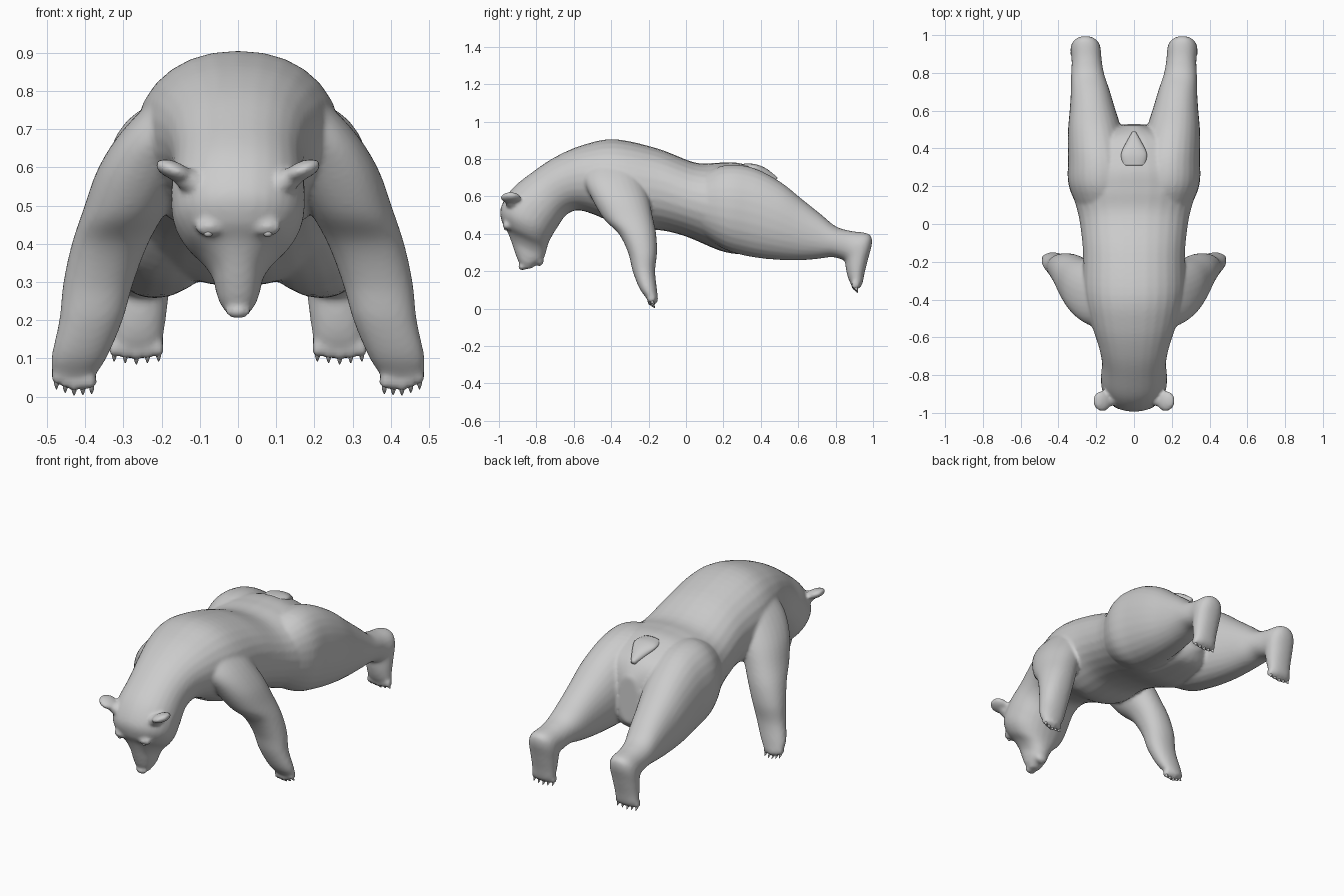
import bpy, bmesh, math
from mathutils import Matrix, Vector

fur = bpy.data.materials.new("grey fur")
fur.diffuse_color = (0.6, 0.6, 0.6, 1)


def finish(bm, name):
    bmesh.ops.recalc_face_normals(bm, faces=bm.faces[:])
    for f in bm.faces:
        f.smooth = True
    me = bpy.data.meshes.new(name)
    bm.to_mesh(me)
    bm.free()
    me.materials.append(fur)
    ob = bpy.data.objects.new(name, me)
    bpy.context.collection.objects.link(ob)
    return ob


def catmull(a, b, c, d, t):
    return [0.5 * (2 * q + (r - p) * t + (2 * p - 5 * q + 4 * r - s) * t * t
                   + (3 * q - p - 3 * r + s) * t ** 3) for p, q, r, s in zip(a, b, c, d)]


def loft(bm, rings, side=1, segs=28, steps=5, power=0.92):
    """Rings: centre x, half width, then (y, z) of the upper and the lower edge."""
    n = len(rings)
    path = []
    for i in range(n - 1):
        four = [rings[min(max(i + k, 0), n - 1)] for k in (-1, 0, 1, 2)]
        path += [catmull(*four, j / steps) for j in range(steps)]
    path.append(rings[-1])
    loops = []
    for cx, hw, y1, z1, y2, z2 in path:
        loop = []
        for k in range(segs):
            a = 2 * math.pi * k / segs
            c, s = (math.copysign(abs(v) ** power, v) for v in (math.cos(a), math.sin(a)))
            loop.append(bm.verts.new((side * (cx + hw * c),
                                      (y1 + y2) / 2 + (y1 - y2) / 2 * s,
                                      (z1 + z2) / 2 + (z1 - z2) / 2 * s)))
        loops.append(loop)
    for a, b in zip(loops, loops[1:]):
        for k in range(segs):
            m = (k + 1) % segs
            bm.faces.new((a[k], a[m], b[m], b[k]))
    bm.faces.new(loops[0])
    bm.faces.new(loops[-1])


def ball(bm, loc, radii, tilt=0, pitch=0):
    mat = (Matrix.Translation(loc) @ Matrix.Rotation(tilt, 4, 'Y')
           @ Matrix.Rotation(pitch, 4, 'X') @ Matrix.Diagonal((*radii, 1)))
    bmesh.ops.create_uvsphere(bm, u_segments=20, v_segments=12, radius=1, matrix=mat)


# Trunk, neck and head, from rump to nose
trunk = [
    (0, .06, .52, .62, .53, .36), (0, .22, .45, .71, .46, .30),
    (0, .30, .30, .775, .30, .29), (0, .325, .18, .78, .18, .31),
    (0, .29, .05, .78, .0, .385), (0, .27, -.15, .855, -.15, .42),
    (0, .27, -.38, .905, -.32, .42), (0, .235, -.55, .875, -.45, .485),
    (0, .19, -.70, .81, -.57, .525), (0, .17, -.82, .73, -.64, .50),
    (0, .175, -.93, .64, -.69, .43), (0, .17, -.99, .54, -.715, .39),
    (0, .14, -.985, .465, -.735, .35), (0, .095, -.955, .41, -.745, .315),
    (0, .068, -.935, .36, -.755, .28), (0, .058, -.915, .30, -.77, .255),
    (0, .046, -.895, .25, -.80, .235), (0, .025, -.865, .21, -.825, .215)]

# Hind leg, from hip to toes
hind = [
    (.14, .14, .05, .70, .05, .42), (.175, .17, .20, .765, .20, .32),
    (.185, .165, .35, .755, .33, .28), (.205, .145, .50, .68, .47, .262),
    (.22, .12, .62, .585, .60, .258), (.232, .102, .72, .505, .70, .265),
    (.245, .088, .80, .44, .78, .275), (.25, .08, .88, .415, .84, .26),
    (.255, .08, .975, .40, .85, .25), (.257, .079, .995, .355, .852, .235),
    (.26, .075, .975, .27, .857, .20), (.263, .07, .955, .19, .868, .16),
    (.266, .066, .945, .14, .885, .125), (.266, .05, .935, .115, .90, .11)]

# Foreleg, from shoulder to toes
fore = [
    (.13, .07, -.28, .80, -.52, .80), (.17, .13, -.23, .70, -.55, .70),
    (.24, .125, -.20, .60, -.51, .60), (.295, .11, -.18, .50, -.44, .48),
    (.335, .10, -.16, .40, -.36, .40), (.365, .092, -.155, .30, -.31, .30),
    (.385, .083, -.165, .20, -.285, .20), (.415, .073, -.155, .10, -.25, .11),
    (.43, .055, -.15, .05, -.215, .06), (.43, .035, -.155, .03, -.195, .035)]

# Toe positions: x, y, z of each toe centre
hind_toes = [(.208 + .029 * i, .905, .128 - .004 * (2 - abs(i - 2))) for i in range(5)]
fore_toes = [(.383 + .023 * i, -.185, .043 - .006 * (2 - abs(i - 2)) + .003 * i) for i in range(5)]

bm = bmesh.new()
loft(bm, trunk)
for s in (1, -1):
    loft(bm, hind, s)
    loft(bm, fore, s)
    # Ears, brows and cheeks
    ball(bm, (s * .168, -.937, .592), (.052, .055, .024), -s * .4)
    ball(bm, (s * .125, -.93, .565), (.05, .035, .03), -s * .4)
    ball(bm, (s * .075, -.955, .445), (.04, .025, .025))
    # Toes
    for x, y, z in hind_toes:
        ball(bm, (s * x, y, z), (.015, .022, .026))
    for x, y, z in fore_toes:
        ball(bm, (s * x, y, z), (.0135, .024, .024))
# Nose pad and lower jaw
ball(bm, (0, -.875, .225), (.034, .022, .02), 0, .6)
ball(bm, (0, -.785, .255), (.036, .025, .028))
body = finish(bm, "body")

# Fuse the parts into one smooth skin
fuse = body.modifiers.new("fuse", 'REMESH')
fuse.mode = 'VOXEL'
fuse.voxel_size = 0.0095
fuse.use_smooth_shade = True
relax = body.modifiers.new("relax", 'SMOOTH')
relax.factor = 0.5
relax.iterations = 5

# Tail flap
bm = bmesh.new()
loft(bm, [(0, .06, .31, .775, .31, .73), (0, .068, .37, .772, .37, .73),
          (0, .045, .43, .748, .42, .70), (0, .012, .49, .70, .475, .675)])
finish(bm, "tail")

# Eyes
for s, side in ((1, "right"), (-1, "left")):
    bm = bmesh.new()
    ball(bm, (s * .078, -.963, .428), (.012, .01, .01))
    finish(bm, side + "_eye")

# Claws
for name, toes, fwd in (("hind", hind_toes, .012), ("fore", fore_toes, .016)):
    for s, side in ((1, "right"), (-1, "left")):
        bm = bmesh.new()
        for x, y, z in toes:
            # keep the tips just above the ground
            drop = min(.036, z - .003)
            loft(bm, [(x, .007, y + .012, z - .005, y - .012, z - .005),
                      (x, .006, y + .014, z - drop * .65, y - .004, z - drop * .65),
                      (x, .001, y + fwd + .004, z - drop, y + fwd, z - drop)],
                 s, segs=8, steps=2, power=1)
        finish(bm, side + "_" + name + "_claws")
